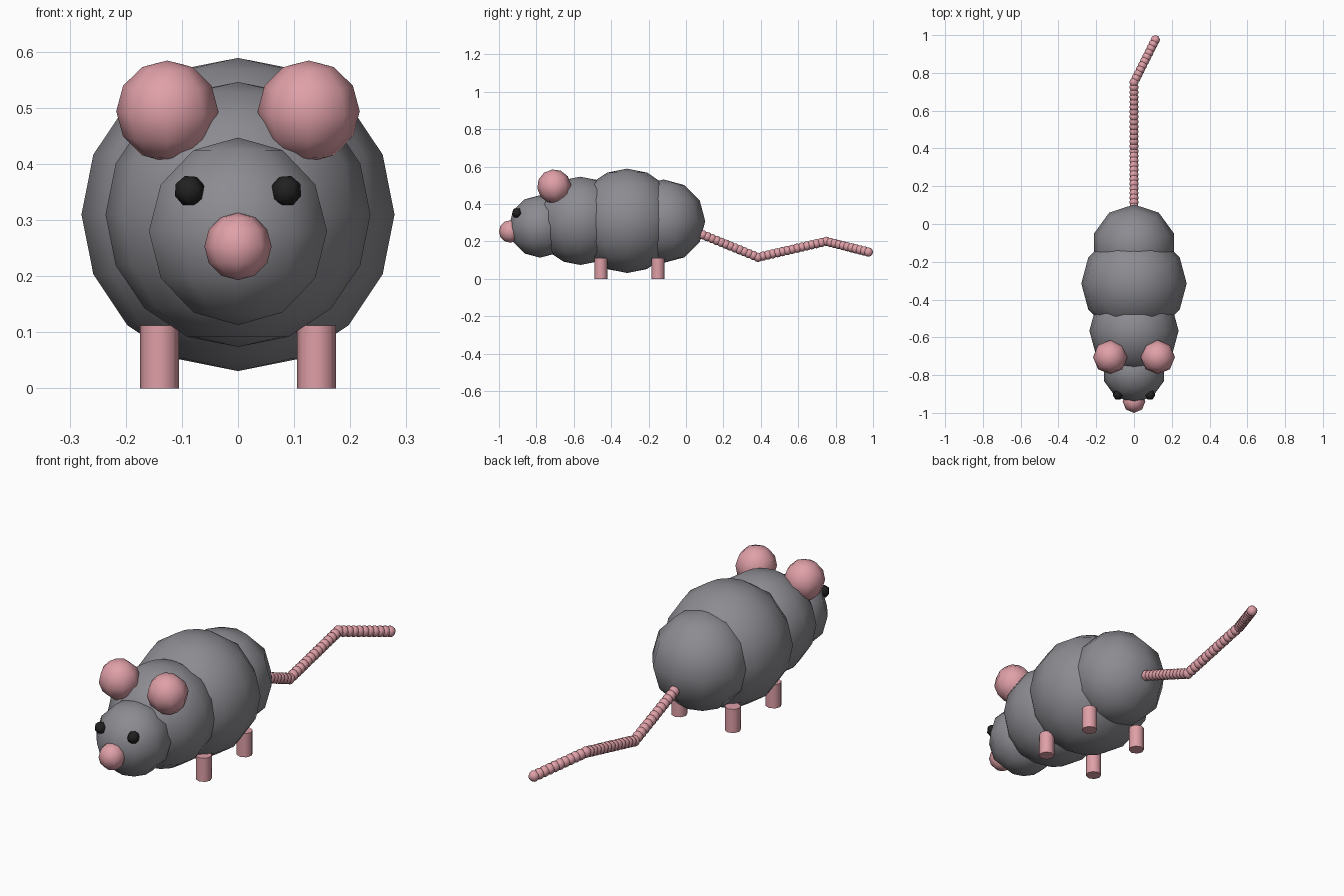
import bpy, bmesh, math
from mathutils import Matrix, Vector, Euler

cube = bpy.data.objects.get("Cube")
if cube:
    bpy.data.objects.remove(cube, do_unlink=True)


def material(name, rgb):
    m = bpy.data.materials.new(name)
    m.use_nodes = True
    m.diffuse_color = (*rgb, 1)
    m.node_tree.nodes["Principled BSDF"].inputs["Base Color"].default_value = (*rgb, 1)
    return m


grey = material("fur_grey", (0.26, 0.26, 0.285))
pink = material("skin_pink", (0.74, 0.35, 0.39))
black = material("eye_black", (0.015, 0.015, 0.015))


def finish(name, bm, mat):
    for f in bm.faces:
        f.smooth = True
    mesh = bpy.data.meshes.new(name)
    bm.to_mesh(mesh)
    bm.free()
    mesh.materials.append(mat)
    ob = bpy.data.objects.new(name, mesh)
    bpy.context.collection.objects.link(ob)
    return ob


def ball(name, loc, r, segs, rings, mat, rot=(0, 0, 0)):
    bm = bmesh.new()
    bmesh.ops.create_uvsphere(bm, u_segments=segs, v_segments=rings, radius=r)
    ob = finish(name, bm, mat)
    ob.location = loc
    ob.rotation_euler = rot
    return ob


# Body, front to back
ball("head", (0, -0.78, 0.28), 0.167, 10, 6, grey)
ball("shoulders", (0, -0.565, 0.31), 0.236, 12, 8, grey)
ball("belly", (0, -0.315, 0.31), 0.279, 12, 8, grey)
ball("rump", (0, -0.12, 0.308), 0.223, 10, 6, grey)
ball("nose", (0, -0.94, 0.253), 0.06, 8, 6, pink)

# Ears, eyes and legs on both sides
for side, s in (("left", 1), ("right", -1)):
    ball(side + "_ear", (s * 0.126, -0.705, 0.494), 0.091, 8, 6, pink, (0.12, 0, 0))
    ball(side + "_eye", (s * 0.086, -0.905, 0.352), 0.028, 6, 4, black, (0.2, s * 0.25, s * 0.5))
    for end, y in (("front", -0.455), ("back", -0.15)):
        bm = bmesh.new()
        bmesh.ops.create_cone(bm, cap_ends=True, segments=8, radius1=0.035, radius2=0.035,
                              depth=0.112, matrix=Matrix.Translation((0, 0, 0.056)))
        leg = finish(f"{side}_{end}_leg", bm, pink)
        leg.location = (s * 0.14, y, 0)
        bpy.ops.object.select_all(action="DESELECT")
        leg.select_set(True)
        bpy.context.view_layer.objects.active = leg
        bpy.ops.object.shade_smooth_by_angle(angle=math.radians(60))

# Tail: beads strung along a bent path
bends = [Vector(p) for p in ((0, 0.09, 0.235), (0, 0.385, 0.115), (0, 0.75, 0.2), (0.113, 0.975, 0.143))]
bm = bmesh.new()
for a, b in zip(bends, bends[1:]):
    count = round((b - a).length / 0.026)
    for i in range(count + 1):
        bmesh.ops.create_uvsphere(bm, u_segments=8, v_segments=6, radius=0.025,
                                  matrix=Matrix.Translation(a.lerp(b, i / count)))
finish("tail", bm, pink)
